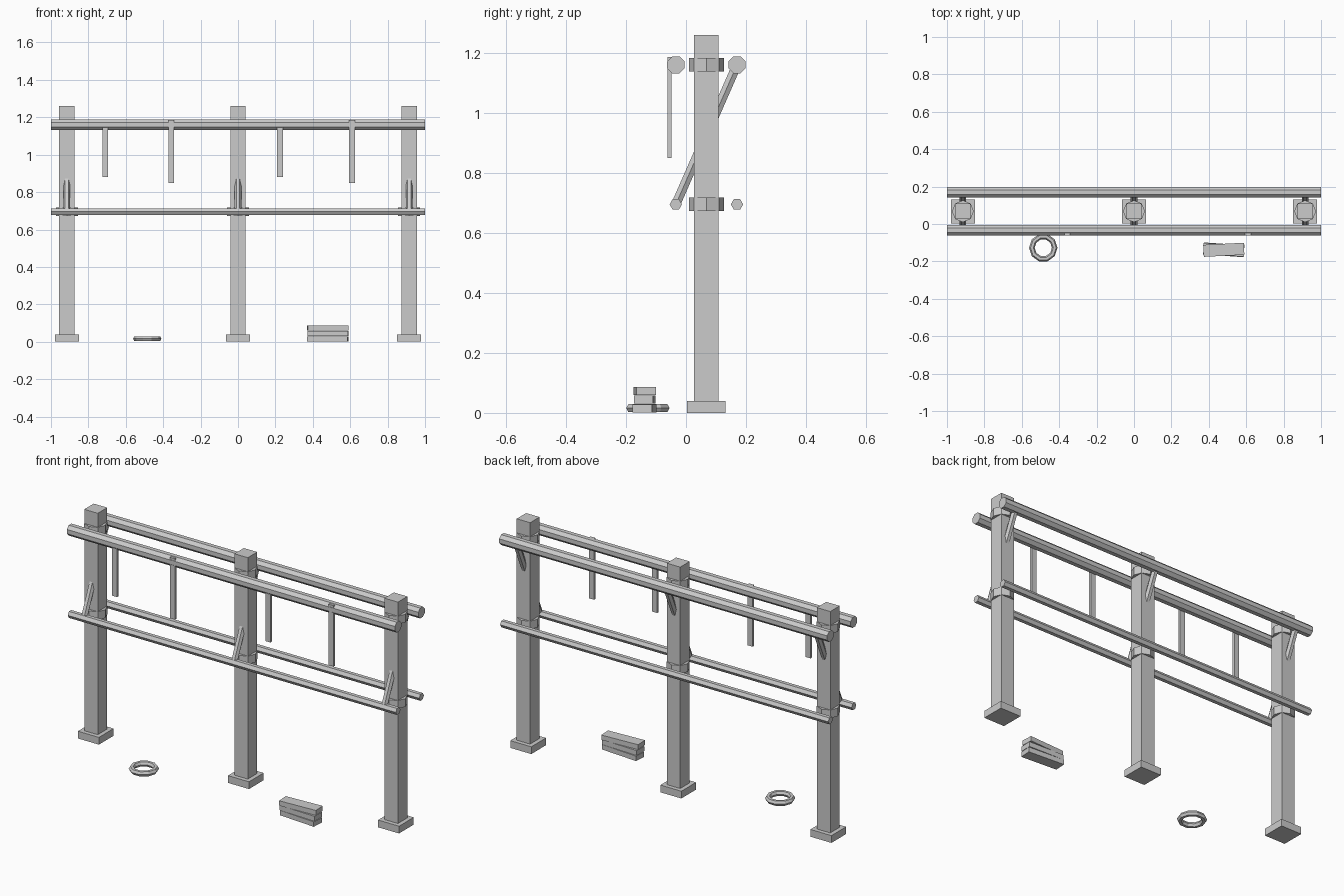
import bpy, bmesh
from math import radians, sin, cos, pi
from mathutils import Vector, Matrix

if "Cube" in bpy.data.objects:
    bpy.data.objects.remove(bpy.data.objects["Cube"])

POST_X = (-0.915, 0.0, 0.915)
POST_Y = 0.068
FRONT_Y, BACK_Y = -0.034, 0.170
TOP_Z, LOW_Z = 1.16, 0.695


def finish(name, bm):
    bmesh.ops.recalc_face_normals(bm, faces=bm.faces)
    me = bpy.data.meshes.new(name)
    bm.to_mesh(me)
    bm.free()
    ob = bpy.data.objects.new(name, me)
    bpy.context.collection.objects.link(ob)
    return ob


def box(name, center, size, turn=0.0):
    bm = bmesh.new()
    bmesh.ops.create_cube(bm, size=1.0)
    m = (Matrix.Translation(center) @ Matrix.Rotation(radians(turn), 4, 'Z')
         @ Matrix.Diagonal((*size, 1)))
    bm.transform(m)
    return finish(name, bm)


def prism(name, a, b, radius, sides, side_dir, phase=0.0):
    """Regular prism from a to b; first corner points along side_dir."""
    a, b = Vector(a), Vector(b)
    axis = (b - a).normalized()
    u = Vector(side_dir)
    v = axis.cross(u)
    bm = bmesh.new()
    rings = []
    for p in (a, b):
        rings.append([bm.verts.new(p + radius * (u * cos(t) + v * sin(t)))
                      for t in (phase + 2 * pi * i / sides for i in range(sides))])
    for i in range(sides):
        j = (i + 1) % sides
        bm.faces.new((rings[0][i], rings[0][j], rings[1][j], rings[1][i]))
    bm.faces.new(rings[0])
    bm.faces.new(rings[1])
    return finish(name, bm)


# Posts with feet, octagonal bands and a diagonal brace through each
for x in POST_X:
    box("post", (x, POST_Y, 0.63), (0.082, 0.082, 1.26))
    box("post_foot", (x, POST_Y, 0.02), (0.128, 0.128, 0.04))
    for z in (TOP_Z, LOW_Z):
        prism("post_band", (x, POST_Y, z - 0.0225), (x, POST_Y, z + 0.0225),
              0.0585, 8, (1, 0, 0))
    prism("diagonal_brace", (x, FRONT_Y, LOW_Z), (x, BACK_Y, TOP_Z),
          0.0175, 6, (1, 0, 0))

# Rails front and back
for side, y in (("front", FRONT_Y), ("back", BACK_Y)):
    prism(side + "_top_rail", (-1, y, TOP_Z), (1, y, TOP_Z),
          0.0285 / cos(pi / 8), 8, (0, 1, 0), pi / 8)
    prism(side + "_lower_rail", (-1, y, LOW_Z), (1, y, LOW_Z),
          0.0205, 6, (0, 1, 0))

# Hanging straps: short ones tucked under, long ones through the front rail
for x, z0, z1 in ((-0.71, 0.88, 1.145), (-0.357, 0.85, 1.186),
                  (0.225, 0.88, 1.145), (0.61, 0.85, 1.186)):
    box("hanging_strap", (x, -0.055, (z0 + z1) / 2), (0.031, 0.013, z1 - z0))

# Ring lying on the ground
bpy.ops.mesh.primitive_torus_add(major_segments=10, minor_segments=6,
                                 major_radius=0.061, minor_radius=0.015,
                                 location=(-0.485, -0.127, 0.016))
ring = bpy.context.object
ring.name = "ground_ring"
for p in ring.data.polygons:
    p.use_smooth = False

# Stack of loose planks
for i, turn in enumerate((-4.0, -2.0, 3.0)):
    box("stacked_plank", (0.48, -0.138, 0.0145 + i * 0.0295),
        (0.217, 0.064, 0.027), turn)
